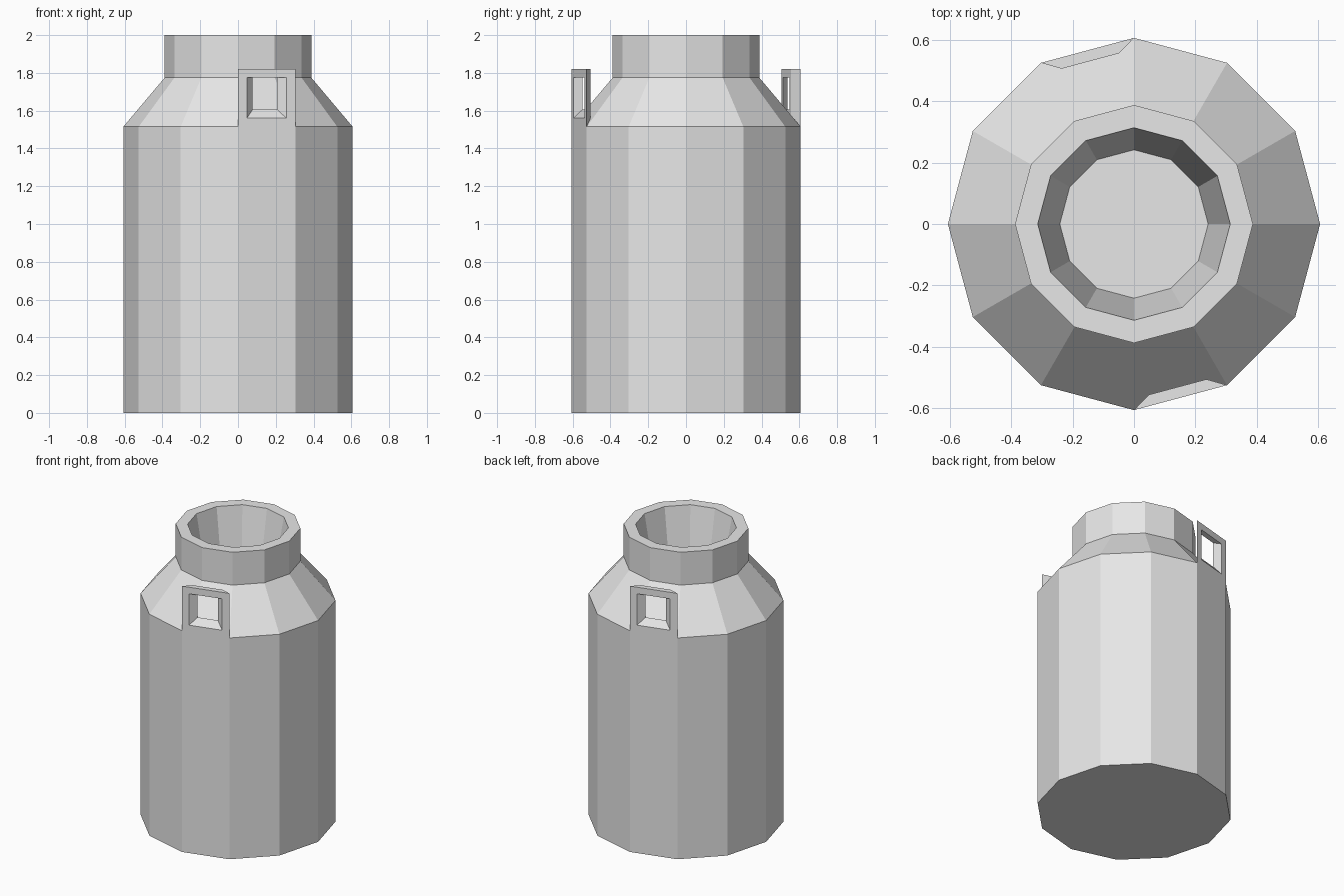
import bpy, bmesh
from math import sin, cos, pi
from mathutils import Vector, Matrix

SIDES = 12
RADIUS = 0.607
SHOULDER_Z, HANDLE_TOP = 1.515, 1.82

cube = bpy.data.objects.get("Cube")
if cube:
    bpy.data.objects.remove(cube, do_unlink=True)

metal = bpy.data.materials.new("light grey metal")
metal.use_nodes = True
grey = (0.8, 0.8, 0.8, 1)
metal.diffuse_color = grey
for node in metal.node_tree.nodes:
    if node.type == 'BSDF_PRINCIPLED':
        node.inputs["Base Color"].default_value = grey


def finish(bm, name):
    bmesh.ops.recalc_face_normals(bm, faces=bm.faces)
    mesh = bpy.data.meshes.new(name)
    bm.to_mesh(mesh)
    bm.free()
    mesh.materials.append(metal)
    obj = bpy.data.objects.new(name, mesh)
    bpy.context.collection.objects.link(obj)
    return obj


def bridge(bm, a, b):
    n = len(a)
    for i in range(n):
        j = (i + 1) % n
        bm.faces.new((a[i], a[j], b[j], b[i]))


# Can: one turned profile from the base, over the rim, to the floor of the mouth
def build_can():
    profile = [(RADIUS, 0), (RADIUS, SHOULDER_Z), (0.388, 1.775),
               (0.388, 2), (0.314, 2), (0.242, 1.6)]
    bm = bmesh.new()
    rings = []
    for r, z in profile:
        rings.append([bm.verts.new((r * cos(2 * pi * i / SIDES),
                                    r * sin(2 * pi * i / SIDES), z))
                      for i in range(SIDES)])
    for a, b in zip(rings, rings[1:]):
        bridge(bm, a, b)
    bm.faces.new(rings[0])
    bm.faces.new(rings[-1])
    finish(bm, "can_body")


# Handle: upright frame standing on one facet, narrowing towards its back
def build_handle(name, turn):
    tilt = pi / SIDES
    start = Vector((0, -RADIUS, 0))
    along = Vector((cos(tilt), sin(tilt), 0))
    inward = Vector((-sin(tilt), cos(tilt), 0))
    half = RADIUS * sin(tilt)
    bm = bmesh.new()

    def loop(half_width, depth, low, high):
        corners = [(-1, low), (1, low), (1, high), (-1, high)]
        return [bm.verts.new(start + along * (half + s * half_width)
                             + inward * depth + Vector((0, 0, z)))
                for s, z in corners]

    depth, taper, hole = 0.036, 0.62, 0.109
    front_outer = loop(half, 0, SHOULDER_Z, HANDLE_TOP)
    front_inner = loop(hole, 0, 1.56, 1.775)
    back_inner = loop(hole * taper, depth, 1.605, 1.775)
    back_outer = loop(half * taper, depth, SHOULDER_Z, HANDLE_TOP)
    loops = [front_outer, front_inner, back_inner, back_outer]
    for i in range(4):
        bridge(bm, loops[i], loops[(i + 1) % 4])
    bmesh.ops.rotate(bm, verts=bm.verts, cent=(0, 0, 0),
                     matrix=Matrix.Rotation(turn, 3, 'Z'))
    finish(bm, name)


build_can()
build_handle("front_handle", 0)
build_handle("back_handle", pi)
